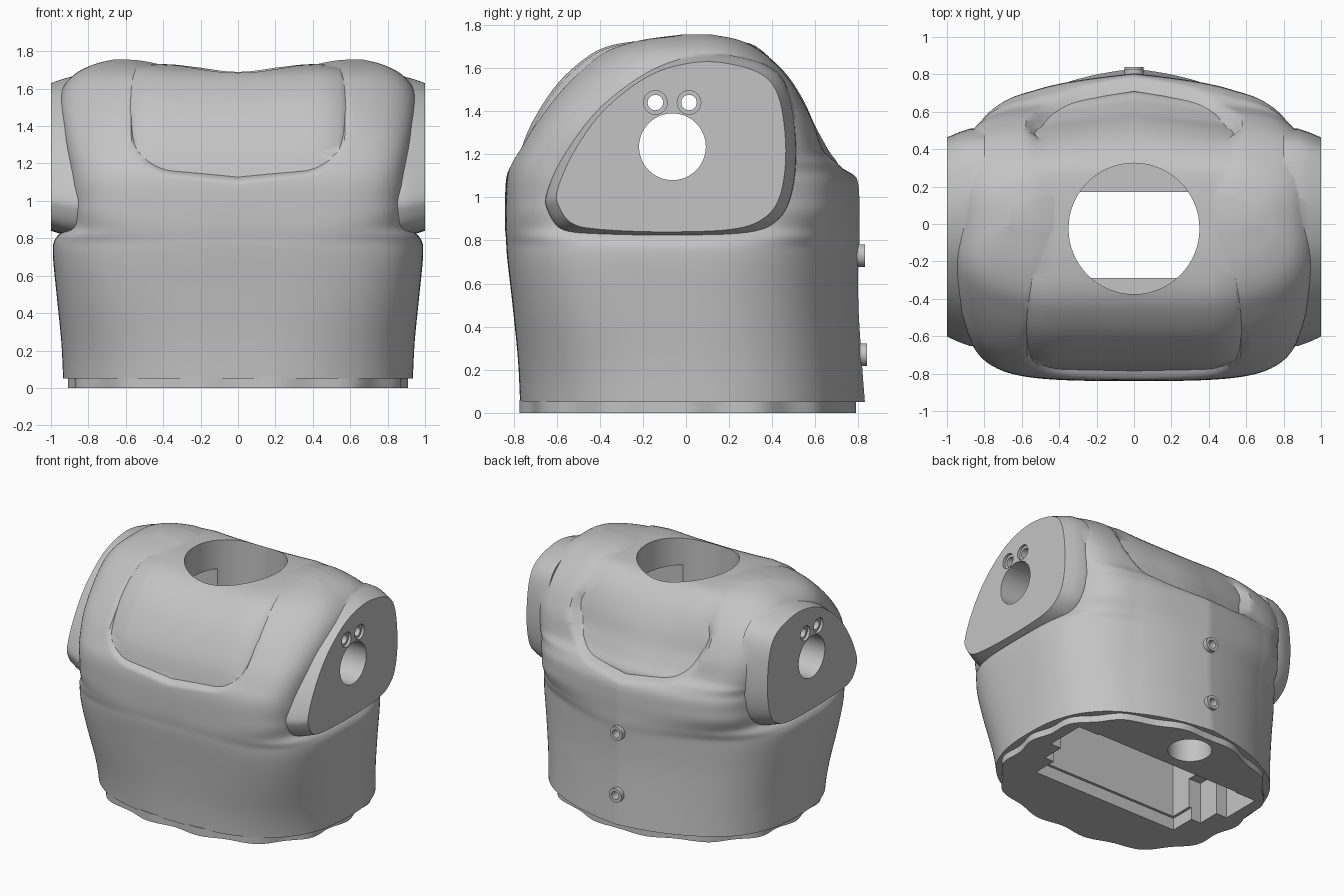
import bpy, bmesh, math
from mathutils import Vector, Matrix

if "Cube" in bpy.data.objects:
    bpy.data.objects.remove(bpy.data.objects["Cube"], do_unlink=True)

GREY = (0.55, 0.55, 0.55, 1)
grey = bpy.data.materials.new("plain grey")
grey.use_nodes = True
grey.diffuse_color = GREY
grey.node_tree.nodes["Principled BSDF"].inputs["Base Color"].default_value = GREY

N = 240


def finish(name, bm):
    bmesh.ops.recalc_face_normals(bm, faces=bm.faces)
    mesh = bpy.data.meshes.new(name)
    bm.to_mesh(mesh)
    bm.free()
    mesh.materials.append(grey)
    ob = bpy.data.objects.new(name, mesh)
    bpy.context.collection.objects.link(ob)
    return ob


def clamp(v):
    return max(0.0, min(1.0, v))


def smooth(v):
    v = clamp(v)
    return v * v * (3 - 2 * v)


def spline(points, steps, closed=False):
    """Catmull-Rom through the points."""
    pts = [Vector(p) for p in points]
    n = len(pts)
    pick = (lambda i: pts[i % n]) if closed else (lambda i: pts[max(0, min(n - 1, i))])
    out = []
    for i in range(n if closed else n - 1):
        a, b, c, d = (pick(i + k) for k in (-1, 0, 1, 2))
        for s in range(steps):
            t = s / steps
            out.append(b + (c - a) * (t / 2) + (a * 2 - b * 5 + c * 4 - d) * (t * t / 2)
                       + (b * 3 - a - c * 3 + d) * (t ** 3 / 2))
    return out if closed else out + [pts[-1]]


def loft(name, rings, strip_top=False):
    bm = bmesh.new()
    rows = [[bm.verts.new(p) for p in ring] for ring in rings]
    n = len(rows[0])
    for low, high in zip(rows, rows[1:]):
        for i in range(n):
            j = (i + 1) % n
            bm.faces.new((low[i], low[j], high[j], high[i]))
    bm.faces.new(rows[0][::-1])
    if strip_top:
        top = rows[-1]
        for i in range(n // 2):
            quad = (top[i], top[i + 1], top[n - i - 1], top[(n - i) % n])
            bm.faces.new(tuple(dict.fromkeys(quad)))
    else:
        bm.faces.new(rows[-1])
    return finish(name, bm)


def plan_ring(z, half, front, back, wave=0.0):
    """Horizontal section: rounded at the foot, boxier at the shoulders, ridged back."""
    waist = smooth((z - 0.76) / 0.2)
    n_front = 2.6 + smooth(z / 0.75) + 2.4 * waist - 2.5 * smooth((z - 1.2) / 0.4)
    n_back = 2.5 + 1.3 * waist + 1.4 * smooth((z - 1.1) / 0.15) - 1.7 * smooth((z - 1.45) / 0.25)
    ridge = 0.08 * (1 - smooth((z - 1.1) / 0.3))
    ring = []
    for i in range(N):
        t = 2 * math.pi * i / N
        c, s = math.cos(t), math.sin(t)
        n = n_front if s < 0 else n_back
        r = (abs(c) ** n + abs(s) ** n) ** (-1 / n) * (1 + wave * math.cos(14 * t))
        x, y = half * r * c, (front if s < 0 else back) * r * s
        if s > 0:
            y *= 1 - ridge * min(1, abs(x) / 0.55)
        else:
            y *= 1 - 0.05 * waist * x * x
        ring.append(Vector((x, y, z)))
    return ring


def recess(p):
    """Sink the shell between the shoulders, inside a U-shaped lip."""
    ax = abs(p.x)
    corner = 0.25 if p.y < 0 else 0.34
    qx = ax - (0.59 - corner)
    qz = 1.09 + 0.11 * ax + corner - p.z
    depth = corner - math.hypot(max(qx, 0), max(qz, 0)) - min(max(qx, qz), 0)
    width = 0.09 + 0.35 * clamp((p.z - 1.5) / 0.25)
    k = 1 - 0.1 * smooth(depth / width)
    return Vector((p.x, p.y * k, 1 + (p.z - 1) * k if p.z > 1 else p.z))


def cylinder(name, start, end, radius, sides=48):
    a, b = Vector(start), Vector(end)
    turn = (b - a).to_track_quat("Z", "Y").to_matrix().to_4x4()
    bm = bmesh.new()
    bmesh.ops.create_cone(bm, cap_ends=True, segments=sides, radius1=radius, radius2=radius,
                          depth=(b - a).length, matrix=Matrix.Translation((a + b) / 2) @ turn)
    return finish(name, bm)


def box(name, low, high):
    a, b = Vector(low), Vector(high)
    bm = bmesh.new()
    bmesh.ops.create_cube(bm, size=1, matrix=Matrix.Translation((a + b) / 2)
                          @ Matrix.Diagonal((*(b - a), 1)))
    return finish(name, bm)


def combine(ob, others, operation="DIFFERENCE"):
    bpy.context.view_layer.objects.active = ob
    for other in others:
        mod = ob.modifiers.new("combine", "BOOLEAN")
        mod.operation, mod.solver, mod.object = operation, "EXACT", other
        bpy.ops.object.modifier_apply(modifier=mod.name)


# Torso shell: height, half width, front depth, back depth
stations = [
    (0.05, 0.935, 0.77, 0.83), (0.25, 0.945, 0.78, 0.815), (0.5, 0.97, 0.805, 0.8),
    (0.72, 0.99, 0.83, 0.8), (0.8, 0.975, 0.835, 0.805), (0.87, 0.91, 0.84, 0.805),
    (0.98, 0.9, 0.84, 0.805), (1.08, 0.91, 0.835, 0.795), (1.15, 0.915, 0.82, 0.75),
    (1.22, 0.925, 0.785, 0.67), (1.35, 0.945, 0.715, 0.6), (1.5, 0.96, 0.61, 0.52),
    (1.6, 0.94, 0.51, 0.45), (1.68, 0.87, 0.4, 0.37), (1.73, 0.77, 0.24, 0.28),
    (1.755, 0.67, 0.03, 0.16)]
torso = loft("torso_shell", [[recess(p) for p in plan_ring(*row)]
                             for row in spline(stations, 6)], strip_top=True)

# Middle barrel filling the recess, tapered towards its ends and at the back
barrel_profile = spline([
    (-0.8, 1.05), (-0.785, 1.13), (-0.735, 1.3), (-0.62, 1.49), (-0.5, 1.61), (-0.375, 1.685),
    (-0.2, 1.715), (0, 1.72), (0.2, 1.715), (0.325, 1.69), (0.45, 1.59), (0.54, 1.46),
    (0.6, 1.33), (0.66, 1.22), (0.71, 1.12), (0.6, 0.97), (0, 0.95), (-0.6, 0.97)],
    4, closed=True)
barrel_rings = []
for x in (-0.64, -0.59, -0.54, -0.42, -0.3, -0.15, 0, 0.15, 0.3, 0.42, 0.54, 0.59, 0.64):
    ax = abs(x)
    k = 1 - 0.1 * smooth((ax - 0.5) / 0.14)
    barrel_rings.append([
        (x, p.x * k * (1 - 0.22 * ax * clamp((p.x - 0.3) / 0.3)),
         1 + (p.y - 1 + 0.1 * ax * ax * clamp(p.y - 1)) * k) for p in barrel_profile])
barrel = loft("middle_barrel", barrel_rings)

# Scalloped base plate
base = loft("base_plate", [plan_ring(z, 0.893, 0.765, 0.8, 0.018) for z in (0, 0.06)])

# Shoulder bosses with a drafted D outline
outline = spline([
    (-0.59, 0.96), (-0.595, 1.04), (-0.515, 1.22), (-0.375, 1.41), (-0.17, 1.565),
    (0.03, 1.625), (0.2, 1.62), (0.36, 1.565), (0.435, 1.45), (0.463, 1.22), (0.44, 1.02),
    (0.37, 0.91), (0.22, 0.853), (-0.1, 0.84), (-0.4, 0.852), (-0.53, 0.88)], 5, closed=True)
middle = Vector((-0.05, 1.22))
bosses = []
for side, label in ((1, "left"), (-1, "right")):
    rings = []
    for x, grow in ((0.8, 1.1), (0.88, 1.09), (0.94, 1.05), (1, 1)):
        flat = [middle + (p - middle) * grow for p in outline]
        rings.append([(side * x, p.x, p.y) for p in flat])
    bosses.append(loft(label + "_shoulder_boss", rings))

# Back screw sockets
sockets = [cylinder("upper_back_socket", (0, 0.72, 0.73), (0, 0.83, 0.73), 0.052, 32),
           cylinder("lower_back_socket", (0, 0.72, 0.27), (0, 0.84, 0.27), 0.052, 32)]

# Cutters: arm bores, pin holes with counterbores, neck, screw holes, underside pocket
arm_cuts = [cylinder("arm_bore", (-1.1, -0.063, 1.235), (1.1, -0.063, 1.235), 0.155)]
for y in (-0.142, 0.014):
    arm_cuts.append(cylinder("pin_bore", (-1.1, y, 1.44), (1.1, y, 1.44), 0.036, 24))
    for side in (1, -1):
        arm_cuts.append(cylinder("pin_counterbore", (side * 0.98, y, 1.44),
                                 (side * 1.1, y, 1.44), 0.055, 24))
neck = cylinder("neck_bore", (0, -0.025, 1.1), (0, -0.025, 2), 0.35, 64)
screw_cuts = [cylinder("screw_bore", (0, 0.65, z), (0, 1, z), 0.03, 24) for z in (0.73, 0.27)]
under_cuts = [
    box("pocket", (-0.59, -0.29, -0.1), (0.59, 0.17, 1.51)),
    box("pocket_rim", (-0.61, -0.31, -0.1), (0.61, 0.36, 0.09)),
    box("pocket_step", (-0.69, -0.12, -0.1), (0.69, 0.34, 0.31)),
    box("pocket_ends", (-0.78, 0.05, -0.1), (0.78, 0.35, 0.3)),
    cylinder("cable_bore", (0, 0.59, -0.1), (0, 0.59, 0.6), 0.15)]
cutters = arm_cuts + [neck] + screw_cuts + under_cuts

combine(torso, [barrel] + bosses, "UNION")
combine(torso, cutters)
combine(base, under_cuts)
for socket, bore in zip(sockets, screw_cuts):
    combine(socket, [bore])
for used in cutters + [barrel] + bosses:
    bpy.data.objects.remove(used, do_unlink=True)

# Smooth shading with crisp edges
bpy.ops.object.select_all(action="DESELECT")
for ob in [torso, base] + sockets:
    ob.select_set(True)
bpy.context.view_layer.objects.active = torso
bpy.ops.object.shade_smooth_by_angle(angle=math.radians(35))
